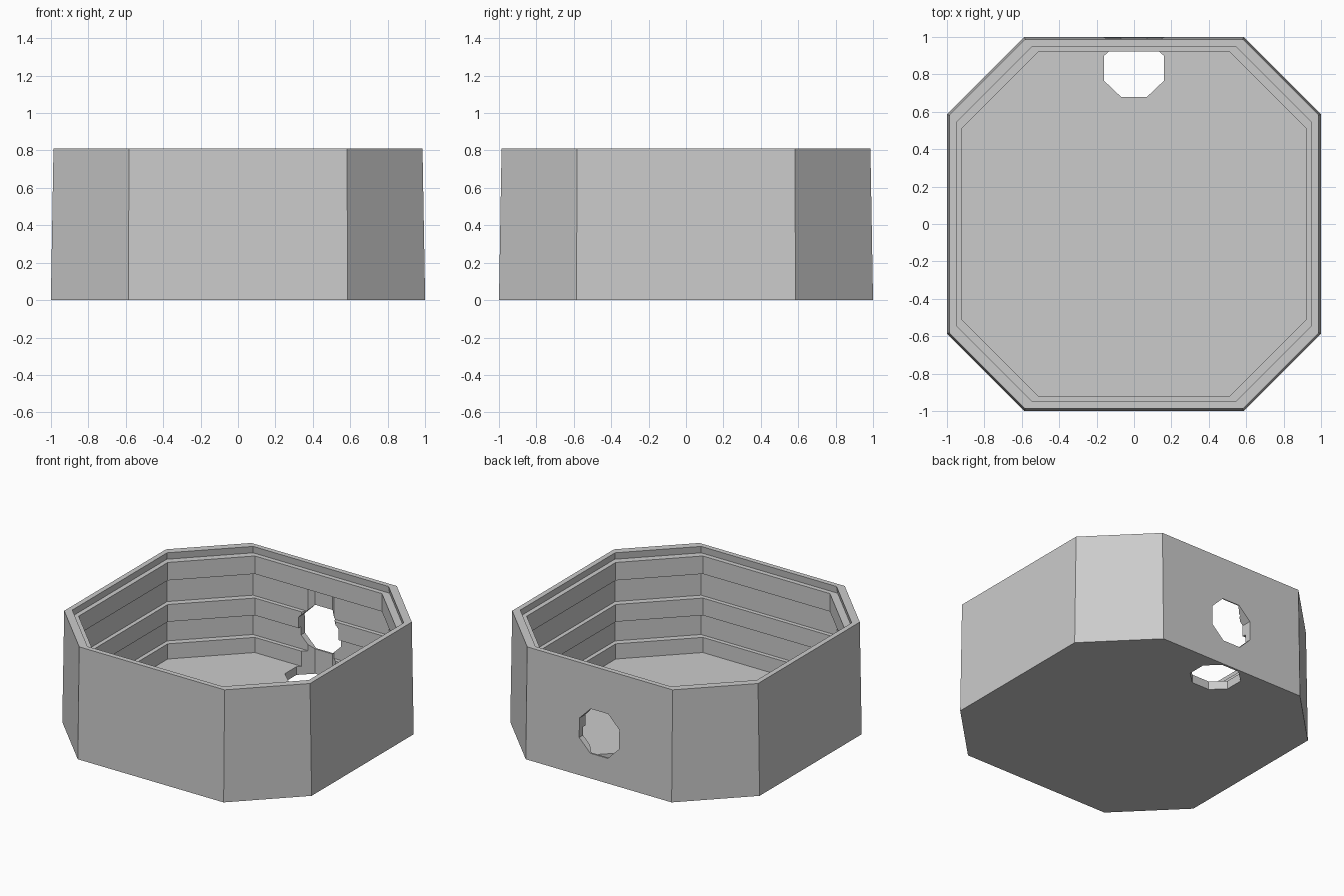
import bpy, bmesh, math

if "Cube" in bpy.data.objects:
    bpy.data.objects.remove(bpy.data.objects["Cube"])


def octagon(half, corner):
    """Square with cut corners: half width and half length of the straight sides."""
    h, c = half, corner
    return [(c, -h), (h, -c), (h, c), (c, h), (-c, h), (-h, c), (-h, -c), (-c, -h)]


def loft(name, rings):
    """Join a stack of equal-sized rings and cap both ends."""
    bm = bmesh.new()
    loops = [[bm.verts.new(p) for p in ring] for ring in rings]
    for a, b in zip(loops, loops[1:]):
        n = len(a)
        for i in range(n):
            j = (i + 1) % n
            bm.faces.new((a[i], a[j], b[j], b[i]))
    bm.faces.new(loops[0])
    bm.faces.new(loops[-1])
    bmesh.ops.recalc_face_normals(bm, faces=bm.faces[:])
    mesh = bpy.data.meshes.new(name)
    bm.to_mesh(mesh)
    bm.free()
    ob = bpy.data.objects.new(name, mesh)
    bpy.context.collection.objects.link(ob)
    return ob


# Wall profile: (half width, straight-side half length, height)
WIDE, NARROW = (0.951, 0.545), (0.921, 0.510)
profile = [
    (1.0, 0.585, 0.0), (0.986, 0.583, 0.81),      # tapered outside
    (0.949, 0.543, 0.81), (0.955, 0.547, 0.76),   # rim and lid seat
    (*NARROW, 0.76), (*NARROW, 0.63),             # upper rib
    (*WIDE, 0.63), (*WIDE, 0.455),                # upper groove
    (*NARROW, 0.455), (*NARROW, 0.33),            # middle rib
    (*WIDE, 0.33), (*WIDE, 0.17),                 # lower groove
    (*NARROW, 0.17), (*NARROW, 0.06),             # lower rib to floor
]
box = loft("box_shell", [[(x, y, z) for x, y in octagon(h, c)] for h, c, z in profile])

# Cable openings: one up through the floor, one through the back wall
R, C = 0.16, 0.07
floor_cut = loft("floor_opening_cutter",
                 [[(x, 0.832 + y * 0.152 / R, z) for x, y in octagon(R, C)] for z in (-0.1, 0.63)])
wall_cut = loft("wall_opening_cutter",
                [[(x, y, 0.34 + z) for x, z in octagon(R, C)] for y in (0.85, 1.1)])

for cutter in (floor_cut, wall_cut):
    cutter.hide_render = True
    cutter.hide_viewport = True
    mod = box.modifiers.new(cutter.name, 'BOOLEAN')
    mod.operation = 'DIFFERENCE'
    mod.solver = 'EXACT'
    mod.object = cutter

# Single grey finish
grey = bpy.data.materials.new("light_grey")
grey.diffuse_color = (0.6, 0.6, 0.6, 1.0)
grey.use_nodes = True
grey.node_tree.nodes["Principled BSDF"].inputs["Base Color"].default_value = grey.diffuse_color
for ob in (box, floor_cut, wall_cut):
    ob.data.materials.append(grey)
